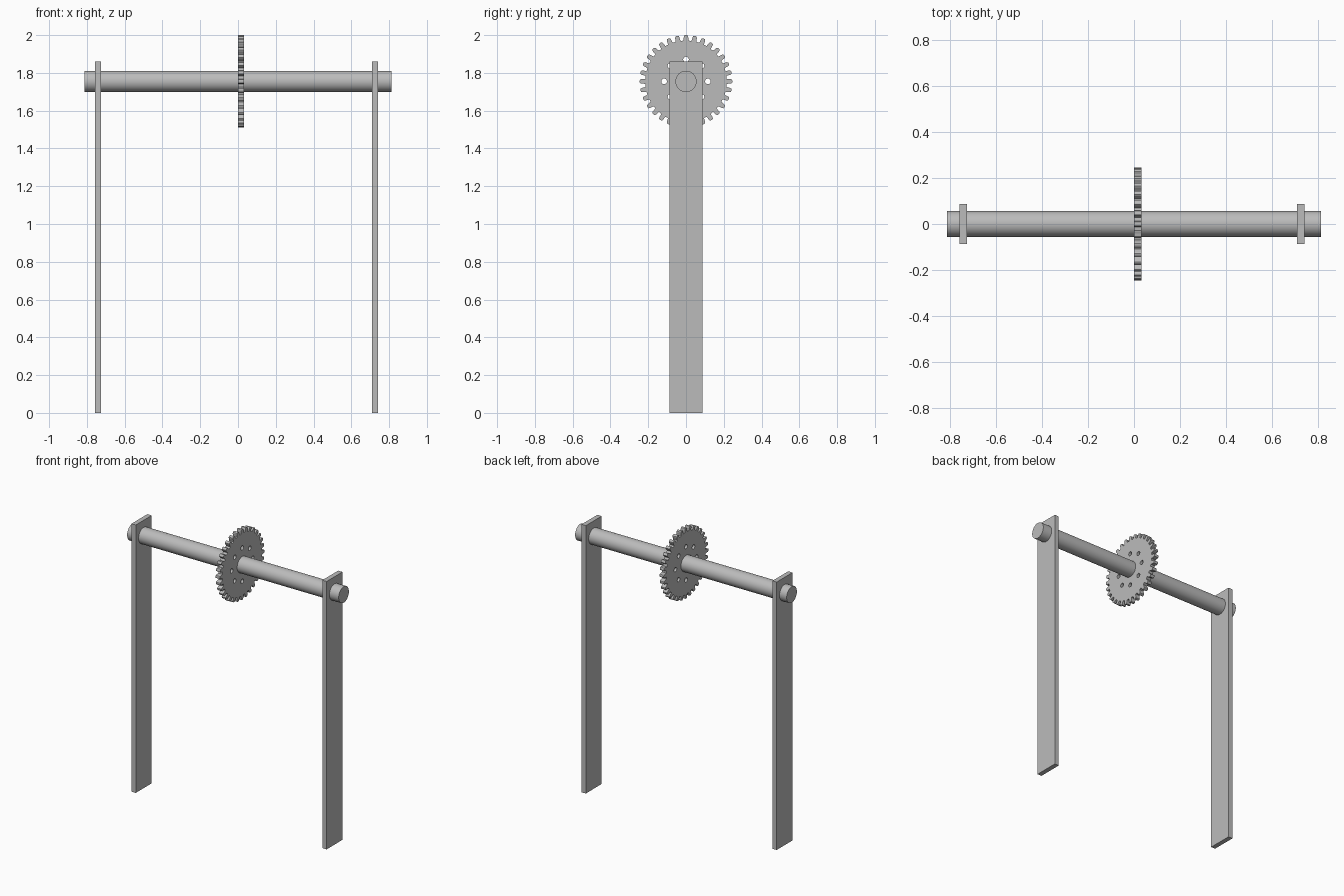
import bpy
from math import cos, sin, tau, pi, radians

default = bpy.data.objects.get("Cube")
if default:
    bpy.data.objects.remove(default, do_unlink=True)

AXIS_Z = 1.755

steel = bpy.data.materials.new("plain grey")
steel.use_nodes = True
steel.diffuse_color = (0.5, 0.5, 0.5, 1)
steel.node_tree.nodes["Principled BSDF"].inputs["Base Color"].default_value = (0.5, 0.5, 0.5, 1)


def finish(name):
    obj = bpy.context.object
    obj.name = name
    obj.data.materials.clear()
    obj.data.materials.append(steel)
    return obj


# Flat upright posts
def post(name, x):
    height = 1.86
    bpy.ops.mesh.primitive_cube_add(size=1, location=(x, 0, height / 2))
    bpy.context.object.scale = (0.033, 0.174, height)
    bpy.ops.object.transform_apply(location=False, rotation=False, scale=True)
    finish(name)


post("right_post", -0.741)
post("left_post", 0.725)

# Round shaft through both posts
bpy.ops.mesh.primitive_cylinder_add(vertices=64, radius=0.056, depth=1.625,
                                    location=(0, 0, AXIS_Z), rotation=(0, pi / 2, 0))
finish("shaft")
bpy.ops.object.shade_smooth_by_angle(angle=radians(30))


# Toothed wheel: filled 2D outline with a ring of holes
def add_loop(curve, points):
    spline = curve.splines.new('POLY')
    spline.points.add(len(points) - 1)
    for p, (x, y) in zip(spline.points, points):
        p.co = (x, y, 0, 1)
    spline.use_cyclic_u = True


def polar(r, a):
    return r * cos(a), r * sin(a)


TEETH, HOLES = 32, 8
pitch = tau / TEETH
flank = [(0.216, 0.32), (0.225, 0.28), (0.237, 0.25), (0.243, 0.19), (0.245, 0.11)]
tooth = [(r, -f) for r, f in flank] + [(r, f) for r, f in reversed(flank)]

outline = bpy.data.curves.new("gear_outline", 'CURVE')
outline.dimensions = '2D'
outline.fill_mode = 'BOTH'
outline.extrude = 0.0165
add_loop(outline, [polar(r, (i + f) * pitch) for i in range(TEETH) for r, f in tooth])
for h in range(HOLES):
    cx, cy = polar(0.116, h * tau / HOLES)
    ring = [polar(0.015, k * tau / 20) for k in range(20)]
    add_loop(outline, [(cx + x, cy + y) for x, y in ring])

gear = bpy.data.objects.new("gear", outline)
bpy.context.collection.objects.link(gear)
gear.location = (0.016, 0, AXIS_Z)
gear.rotation_euler = (0, pi / 2, 0)
bpy.ops.object.select_all(action='DESELECT')
gear.select_set(True)
bpy.context.view_layer.objects.active = gear
bpy.ops.object.convert(target='MESH')
finish("gear")
bpy.ops.object.shade_flat()
